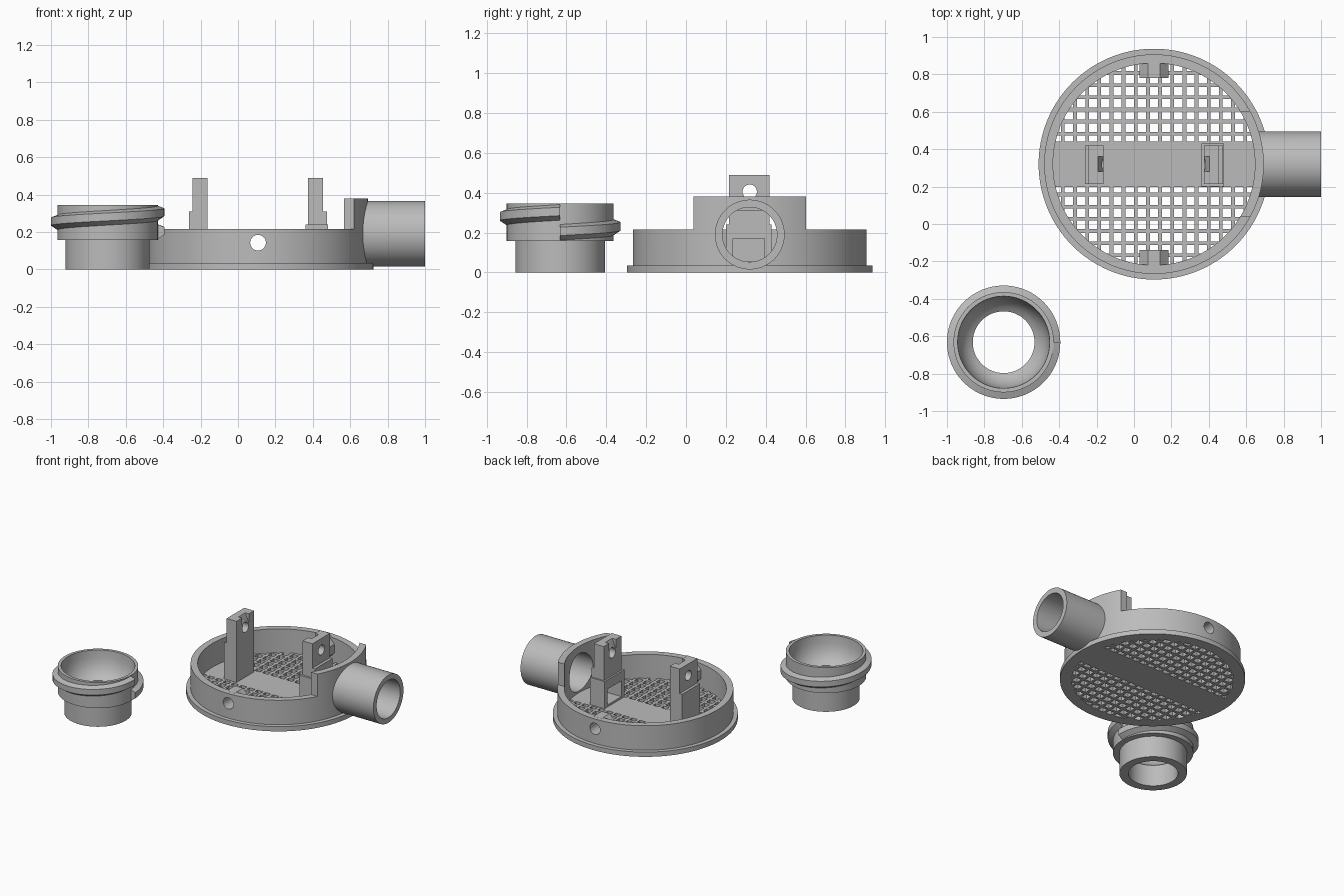
import bpy, bmesh, math
from mathutils import Matrix, Vector

if "Cube" in bpy.data.objects:
    bpy.data.objects.remove(bpy.data.objects["Cube"])

CX, CY = 0.107, 0.32          # strainer housing centre
KX, KY = -0.697, -0.632       # threaded collar centre
grey = bpy.data.materials.new("plain grey")
grey.diffuse_color = (0.5, 0.5, 0.5, 1)
grey.use_nodes = True
grey.node_tree.nodes["Principled BSDF"].inputs["Base Color"].default_value = grey.diffuse_color


def finish(name, bm):
    bmesh.ops.recalc_face_normals(bm, faces=bm.faces)
    me = bpy.data.meshes.new(name)
    bm.to_mesh(me)
    bm.free()
    me.materials.append(grey)
    ob = bpy.data.objects.new(name, me)
    bpy.context.collection.objects.link(ob)
    return ob


def add_box(bm, x0, x1, y0, y1, z0, z1):
    m = Matrix.Translation(((x0 + x1) / 2, (y0 + y1) / 2, (z0 + z1) / 2))
    m = m @ Matrix.Diagonal((x1 - x0, y1 - y0, z1 - z0, 1))
    bmesh.ops.create_cube(bm, size=1, matrix=m)


def boxes(name, *dims):
    bm = bmesh.new()
    for d in dims:
        add_box(bm, *d)
    return finish(name, bm)


def cylinder(name, r, length, centre, axis='z', seg=64, turn=0.0):
    rot = {'x': Matrix.Rotation(math.pi / 2, 4, 'Y'),
           'y': Matrix.Rotation(math.pi / 2, 4, 'X'), 'z': Matrix()}[axis]
    bm = bmesh.new()
    bmesh.ops.create_cone(bm, cap_ends=True, segments=seg, radius1=r, radius2=r, depth=length,
                          matrix=Matrix.Translation(centre) @ rot @ Matrix.Rotation(turn, 4, 'Z'))
    return finish(name, bm)


def lathe(name, profile, cx, cy, seg=96):
    bm = bmesh.new()
    rings = []
    for i in range(seg):
        a = 2 * math.pi * i / seg
        rings.append([bm.verts.new((cx + r * math.cos(a), cy + r * math.sin(a), z)) for r, z in profile])
    n = len(profile)
    for i in range(seg):
        p, q = rings[i], rings[(i + 1) % seg]
        for j in range(n):
            bm.faces.new((p[j], q[j], q[(j + 1) % n], p[(j + 1) % n]))
    return finish(name, bm)


def cut(ob, *cutters):
    for c in cutters:
        mod = ob.modifiers.new("cut", 'BOOLEAN')
        mod.operation, mod.solver, mod.object = 'DIFFERENCE', 'EXACT', c
        bpy.context.view_layer.objects.active = ob
        bpy.ops.object.modifier_apply(modifier=mod.name)
        bpy.data.objects.remove(c)


# housing wall with base flange; tall section kept only beside the outlet
wall = lathe("housing_wall", [(0.54, 0), (0.617, 0), (0.617, 0.035), (0.587, 0.035),
                              (0.587, 0.38), (0.54, 0.38)], CX, CY, 128)
cut(wall,
    boxes("cut", (CX - 1, CX + 0.3, CY - 1, CY + 1, 0.215, 0.6)),
    boxes("cut", (CX + 0.2, CX + 1, CY + 0.283, CY + 1, 0.215, 0.6)),
    boxes("cut", (CX + 0.2, CX + 1, CY - 1, CY - 0.283, 0.215, 0.6)),
    cylinder("cut", 0.137, 0.6, (0.8, CY, 0.19), 'x'),
    cylinder("cut", 0.042, 2, (CX, CY, 0.143), 'y', 32))

# outlet pipe, trimmed to the curve of the wall
pipe = cylinder("outlet_pipe", 0.175, 0.5, (0.75, CY, 0.19), 'x', 96)
cut(pipe, cylinder("cut", 0.137, 0.8, (0.75, CY, 0.19), 'x'),
    cylinder("cut", 0.56, 1, (CX, CY, 0.2), 'z', 128))

# strainer floor: disc with square holes either side of a solid strip
floor = cylinder("strainer_floor", 0.541, 0.04, (CX, CY, 0.02), 'z', 128)
P, H = 0.065, 0.0225
holes = []
for i in range(-8, 9):
    for j in range(2, 9):
        x, y0, y1 = i * P, max(j * P - H, 0.122), j * P + H
        if math.hypot(max(abs(x) - H, 0), y0) < 0.53:
            for s in (1, -1):
                a, b = sorted((CY + s * y0, CY + s * y1))
                holes.append((CX + x - H, CX + x + H, a, b, -0.1, 0.1))
cut(floor, boxes("cut", *holes))

# faceted screw bosses inside the wall, front and back
bosses = []
for name, s in (("front_boss", -1), ("back_boss", 1)):
    b = cylinder(name, 0.0785 / math.cos(math.pi / 8), 0.1, (CX, CY + s * 0.51, 0.137),
                 'y', 8, math.pi / 8)
    cut(b, cylinder("cut", 0.042, 0.4, (CX, CY + s * 0.5, 0.143), 'y', 32))
    bosses.append(b)


# upright posts with a cross hole and a sloped lead-in on the inner face
def post(name, inner, s):
    def span(a, b):
        return sorted((inner + s * a, inner + s * b))
    ob = boxes(name, (*span(0, 0.08), CY - 0.105, CY + 0.1, 0.31, 0.49))
    low = boxes(name + "_lower", (*span(0, 0.1), CY - 0.105, CY + 0.1, 0.03, 0.31))
    cut(ob, cylinder("cut", 0.036, 0.5, (inner, CY, 0.405), 'x', 32))
    bm = bmesh.new()
    tri = ((-0.01, 0.5), (0.034, 0.5), (-0.01, 0.40))
    ends = [[bm.verts.new((inner + s * d, CY + y, z)) for d, z in tri] for y in (-0.04, 0.04)]
    bm.faces.new(ends[0])
    bm.faces.new(ends[1])
    for k in range(3):
        m = (k + 1) % 3
        bm.faces.new((ends[0][k], ends[0][m], ends[1][m], ends[1][k]))
    cut(ob, finish("cut", bm))
    return ob, low


left_post = post("left_post", -0.163, -1)
right_post = post("right_post", 0.375, 1)

# window through the foot of the post facing the outlet
foot = boxes("right_post_foot", (0.362, 0.482, CY - 0.12, CY + 0.11, 0.03, 0.24))
for ob in (foot, right_post[1]):
    cut(ob, boxes("cut", (0.2, 0.7, CY - 0.085, CY + 0.075, 0.055, 0.17)))

# separate collar with a funnel inside
collar = lathe("collar", [(0.165, 0), (0.225, 0), (0.225, 0.157), (0.268, 0.157), (0.268, 0.345),
                          (0.246, 0.345), (0.243, 0.29), (0.233, 0.245), (0.215, 0.205),
                          (0.19, 0.175), (0.165, 0.158)], KX, KY)

# one-turn thread around the collar
bm = bmesh.new()
rows = []
N = 96
for i in range(N + 1):
    a = 2 * math.pi * i / N
    zc = 0.205 + 0.1 * i / N
    rows.append([bm.verts.new((KX + r * math.cos(a), KY + r * math.sin(a), zc + dz))
                 for r, dz in ((0.262, -0.047), (0.303, -0.02), (0.303, 0.022), (0.262, 0.038))])
for p, q in zip(rows, rows[1:]):
    for j in range(4):
        bm.faces.new((p[j], q[j], q[(j + 1) % 4], p[(j + 1) % 4]))
bm.faces.new(rows[0])
bm.faces.new(rows[-1])
thread = finish("collar_thread", bm)

# smooth the round parts, keep edges sharp
bpy.ops.object.select_all(action='DESELECT')
for ob in (wall, pipe, collar, thread, left_post[0], right_post[0], *bosses):
    ob.select_set(True)
    bpy.context.view_layer.objects.active = ob
bpy.ops.object.shade_smooth_by_angle(angle=math.radians(30))
